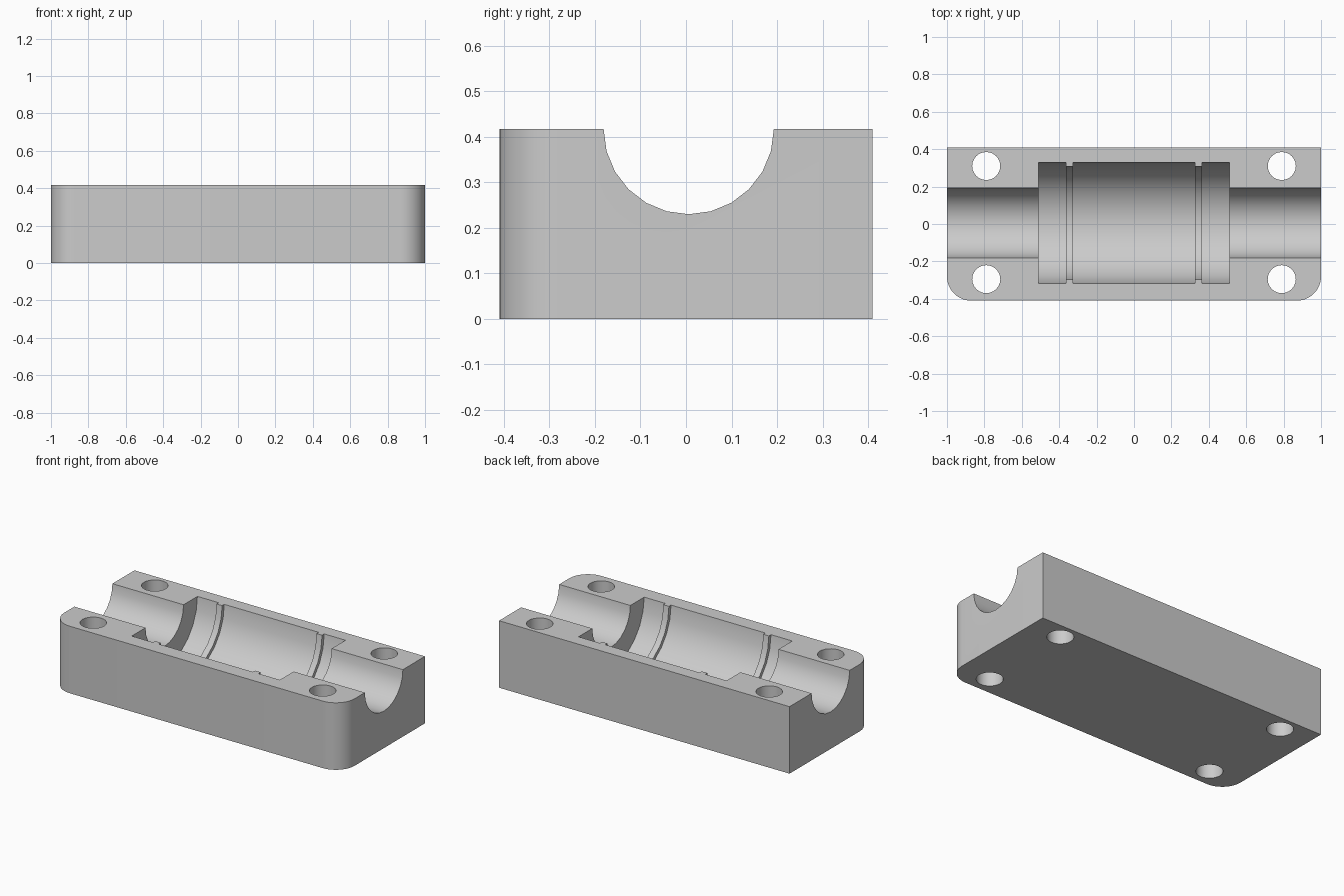
import bpy, bmesh
from math import sin, cos, pi, radians

old = bpy.data.objects.get("Cube")
if old:
    bpy.data.objects.remove(old, do_unlink=True)

HALF_X, HALF_Y, HEIGHT = 1.0, 0.41, 0.417
CORNER = 0.13
AXIS_Y = 0.006
SIDES = 24

grey = bpy.data.materials.new("plain grey")
grey.use_nodes = True
grey.diffuse_color = (0.6, 0.6, 0.6, 1)
grey.node_tree.nodes["Principled BSDF"].inputs["Base Color"].default_value = (0.6, 0.6, 0.6, 1)


def add_object(name, bm):
    bmesh.ops.recalc_face_normals(bm, faces=bm.faces[:])
    mesh = bpy.data.meshes.new(name)
    bm.to_mesh(mesh)
    bm.free()
    mesh.materials.append(grey)
    obj = bpy.data.objects.new(name, mesh)
    bpy.context.collection.objects.link(obj)
    return obj


def loft(name, rings):
    """Join equal rings of points into a capped solid."""
    bm = bmesh.new()
    loops = [[bm.verts.new(p) for p in ring] for ring in rings]
    for a, b in zip(loops, loops[1:]):
        for i in range(len(a)):
            j = (i + 1) % len(a)
            bm.faces.new((a[i], a[j], b[j], b[i]))
    bm.faces.new(loops[0])
    bm.faces.new(loops[-1])
    return add_object(name, bm)


# Block outline: square back corners, rounded front corners
outline = [(HALF_X, HALF_Y), (-HALF_X, HALF_Y)]
for side, start in ((-1, pi), (1, 1.5 * pi)):
    for i in range(13):
        a = start + i * pi / 24
        outline.append((side * (HALF_X - CORNER) + CORNER * cos(a),
                        CORNER - HALF_Y + CORNER * sin(a)))
block = loft("bearing_block", [[(x, y, z) for x, y in outline] for z in (0, HEIGHT)])

# Stepped bore along x: end bores, chamber and two inner ridges
half_profile = [(0.325, 0.323), (0.325, 0.302), (0.363, 0.302),
                (0.363, 0.323), (0.51, 0.323), (0.51, 0.187), (1.1, 0.187)]
profile = [(-x, r) for x, r in reversed(half_profile)] + half_profile
angles = [2 * pi * i / SIDES for i in range(SIDES)]
cutters = [loft("bore_cutter", [[(x, AXIS_Y + r * cos(a), HEIGHT + r * sin(a))
                                 for a in angles] for x, r in profile])]

# Four vertical bolt holes
for x in (-0.79, 0.79):
    for y in (-0.295, 0.31):
        cutters.append(loft("bolt_hole_cutter", [[(x + 0.075 * cos(a), y + 0.075 * sin(a), z)
                                                  for a in angles] for z in (-0.1, HEIGHT + 0.1)]))

# Cut the block and discard the cutters
bpy.context.view_layer.objects.active = block
for cutter in cutters:
    cutter.hide_render = True
    mod = block.modifiers.new("cut", "BOOLEAN")
    mod.operation = "DIFFERENCE"
    mod.solver = "EXACT"
    mod.object = cutter
    bpy.ops.object.modifier_apply(modifier=mod.name)
    bpy.data.objects.remove(cutter, do_unlink=True)

# Smooth the curved walls, keep edges sharp
bpy.ops.object.select_all(action="DESELECT")
block.select_set(True)
bpy.ops.object.shade_smooth_by_angle(angle=radians(30))
